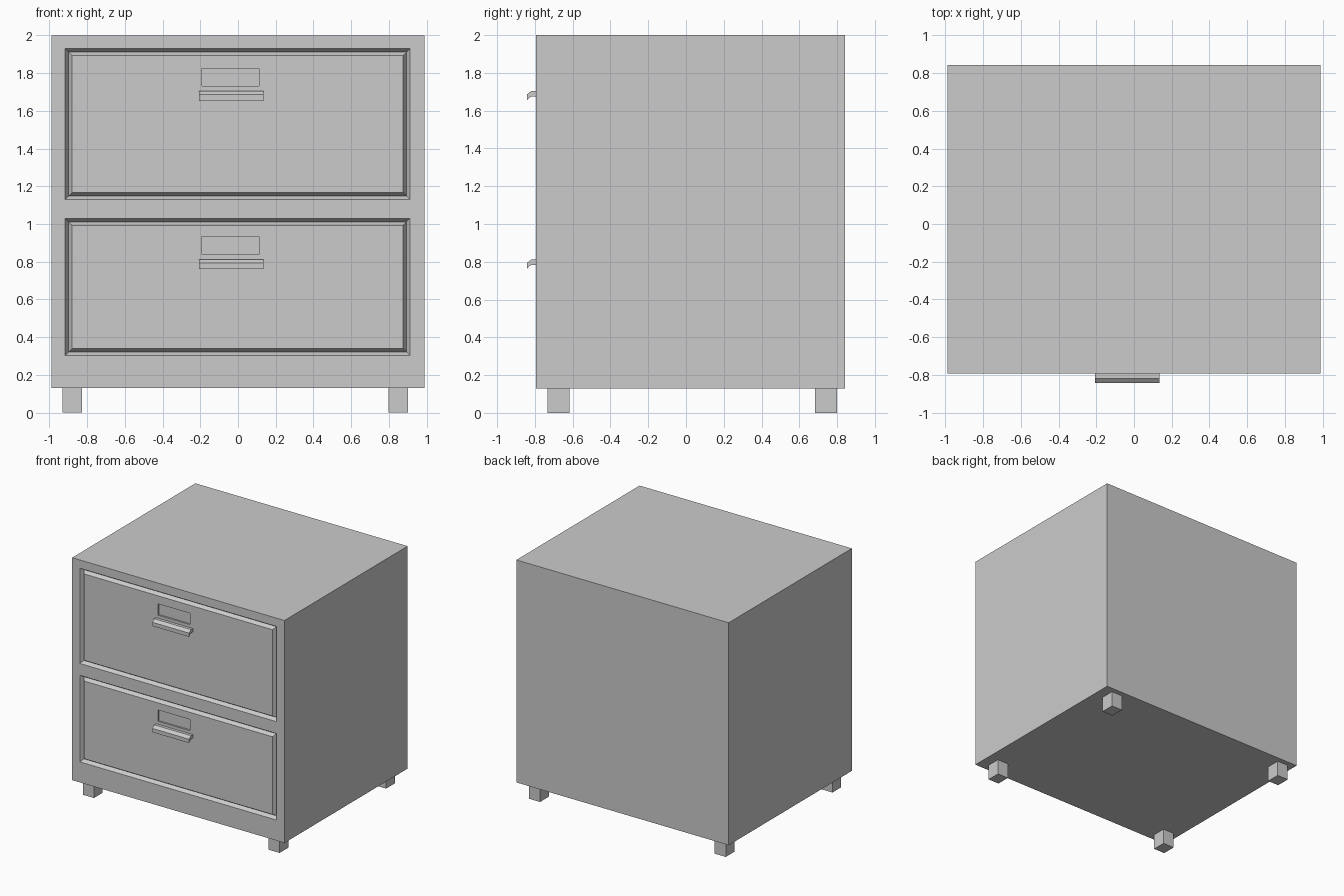
import bpy, bmesh

if "Cube" in bpy.data.objects:
    bpy.data.objects.remove(bpy.data.objects["Cube"])

FRONT, BACK = -0.793, 0.843


def make(name, verts, faces):
    mesh = bpy.data.meshes.new(name)
    bm = bmesh.new()
    vs = [bm.verts.new(v) for v in verts]
    for f in faces:
        bm.faces.new([vs[i] for i in f])
    bmesh.ops.recalc_face_normals(bm, faces=bm.faces)
    bm.to_mesh(mesh)
    bm.free()
    ob = bpy.data.objects.new(name, mesh)
    bpy.context.collection.objects.link(ob)
    return ob


def box(name, x0, x1, y0, y1, z0, z1):
    verts = [(x, y, z) for x in (x0, x1) for y in (y0, y1) for z in (z0, z1)]
    faces = [(0, 1, 3, 2), (4, 6, 7, 5), (0, 4, 5, 1),
             (2, 3, 7, 6), (0, 2, 6, 4), (1, 5, 7, 3)]
    return make(name, verts, faces)


def groove(name, x0, x1, z0, z1, width=0.037, depth=0.03):
    """Closed rectangular ring with a V section, used to cut a drawer outline."""
    over = 0.01
    grow = width / 2 * over / depth
    section = [(-grow, FRONT - over), (width / 2, FRONT + depth),
               (width + grow, FRONT - over)]
    verts = []
    for d, y in section:
        verts += [(x0 + d, y, z0 + d), (x1 - d, y, z0 + d),
                  (x1 - d, y, z1 - d), (x0 + d, y, z1 - d)]
    faces = []
    for r in range(3):
        a, b = r * 4, (r + 1) % 3 * 4
        for i in range(4):
            j = (i + 1) % 4
            faces.append((a + i, a + j, b + j, b + i))
    return make(name, verts, faces)


def cut(target, cutter):
    mod = target.modifiers.new("cut", 'BOOLEAN')
    mod.operation = 'DIFFERENCE'
    mod.solver = 'EXACT'
    mod.object = cutter
    bpy.context.view_layer.objects.active = target
    bpy.ops.object.modifier_apply(modifier=mod.name)
    bpy.data.objects.remove(cutter)


def handle(name, x0, x1, top):
    """Hooked pull: side profile (y, z) extruded along x."""
    prof = [(FRONT + 0.002, 0), (-0.818, 0), (-0.843, -0.02), (-0.843, -0.052),
            (-0.832, -0.038), (-0.818, -0.029), (FRONT + 0.002, -0.029)]
    n = len(prof)
    verts = [(x, y, top + z) for x in (x0, x1) for y, z in prof]
    faces = [tuple(range(n)), tuple(range(n, 2 * n))]
    faces += [(i, (i + 1) % n, (i + 1) % n + n, i + n) for i in range(n)]
    return make(name, verts, faces)


# Cabinet body
body = box("cabinet_body", -0.987, 0.987, FRONT, BACK, 0.13, 2.0)

# Drawer outlines, label recesses and handles
for level, z0, z1, top in (("upper", 1.13, 1.93, 1.705),
                           ("lower", 0.303, 1.03, 0.813)):
    cut(body, groove(level + "_groove", -0.916, 0.912, z0, z1))
    cut(body, box(level + "_label", -0.19, 0.111, FRONT - 0.02, FRONT + 0.015,
                  top + 0.025, top + 0.12))
    handle(level + "_handle", -0.207, 0.135, top)

# Feet
for side, x0, x1 in (("left", -0.93, -0.826), ("right", 0.797, 0.9)):
    for end, y0, y1 in (("front", -0.733, -0.617), ("back", 0.682, 0.8)):
        box(f"{end}_{side}_foot", x0, x1, y0, y1, 0, 0.13)
